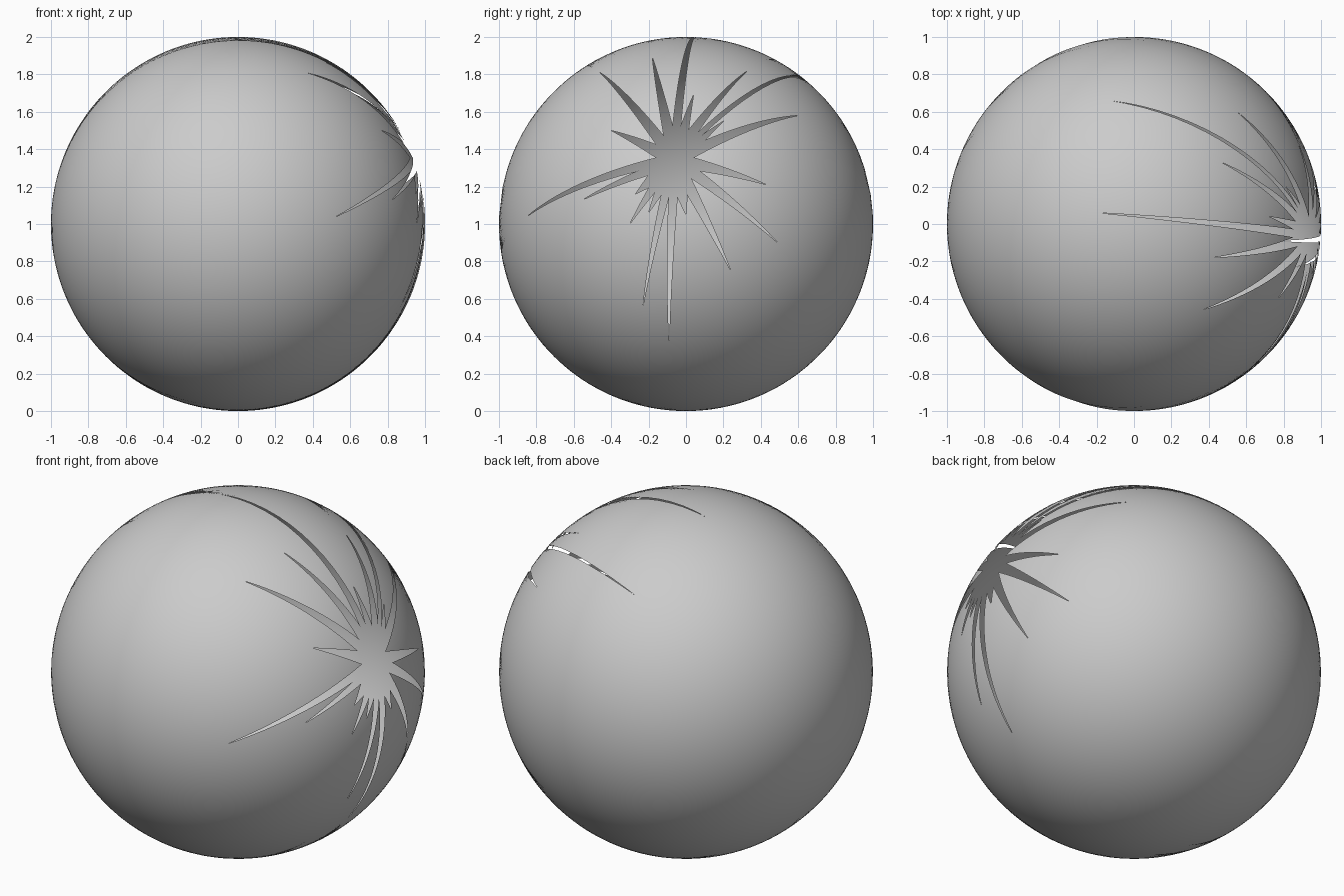
import bpy, math
from mathutils import Vector

cube = bpy.data.objects.get("Cube")
if cube:
    bpy.data.objects.remove(cube)

# Single matte grey
grey = bpy.data.materials.new("matte_grey")
grey.use_nodes = True
colour = (0.6, 0.6, 0.6, 1)
grey.diffuse_color = colour
grey.node_tree.nodes["Principled BSDF"].inputs["Base Color"].default_value = colour


def on_sphere(y, z, side=1):
    """Point of the unit sphere above a given y and z."""
    return Vector((side * math.sqrt(max(0, 1 - y * y - z * z)), y, z)).normalized()


# Centre of the burst and the tips of its cracks (y, z from the sphere centre)
centre = on_sphere(-0.06, 0.34)
tips = [on_sphere(y, z) for y, z in (
    (-0.46, 0.81), (-0.18, 0.89), (0.04, 0.69), (0.33, 0.82), (0.2, 0.55),
    (0.6, 0.58), (0.43, 0.21), (0.49, -0.1), (0.24, -0.25), (0.0, 0.05),
    (-0.09, -0.64), (-0.23, -0.44), (-0.2, 0.06), (-0.3, 0.0), (-0.27, 0.16),
    (-0.55, 0.13), (-0.85, 0.04), (-0.4, 0.5))]
tips += [on_sphere(0.06, 0.98, -1), on_sphere(0.66, 0.74, -1)]

axis_u = Vector((0, 1, 0)).cross(centre).normalized()
axis_v = centre.cross(axis_u)


def bearing(p):
    return math.atan2(p.dot(axis_v), p.dot(axis_u)) % math.tau


def polar(angle, phi):
    ring = axis_u * math.cos(phi) + axis_v * math.sin(phi)
    return centre * math.cos(angle) + ring * math.sin(angle)


def arc(a, b, steps):
    """Great-circle points from a up to, but not including, b."""
    whole = a.angle(b)
    return [(a * math.sin(whole * (1 - i / steps)) + b * math.sin(whole * i / steps))
            / math.sin(whole) for i in range(steps)]


# Star-shaped rim: tip, valley, tip, valley...
tips.sort(key=bearing)
rim = []
for tip, following in zip(tips, tips[1:] + tips[:1]):
    gap = (bearing(following) - bearing(tip)) % math.tau
    depth = min(0.2, max(0.1, 0.03 / math.sin(gap / 2)))
    valley = polar(depth, bearing(tip) + gap / 2)
    rim += arc(tip, valley, 14) + arc(valley, following, 14)

# Hollow shell: sweep the rim round to the far pole
RINGS = 64
verts, faces = [], []
count = len(rim)
for j in range(RINGS):
    for p in rim:
        start = centre.angle(p)
        verts.append(polar(start + (math.pi - start) * j / RINGS, bearing(p)))
verts.append(-centre)
for i in range(count):
    k = (i + 1) % count
    for j in range(RINGS - 1):
        a, b = j * count, (j + 1) * count
        faces.append((a + i, b + i, b + k, a + k))
    last = (RINGS - 1) * count
    faces.append((last + i, len(verts) - 1, last + k))

mesh = bpy.data.meshes.new("cracked_shell")
mesh.from_pydata([v + Vector((0, 0, 1)) for v in verts], [], faces)
mesh.materials.append(grey)
mesh.shade_smooth()
mesh.normals_split_custom_set_from_vertices(verts)
shell = bpy.data.objects.new("cracked_shell", mesh)
bpy.context.collection.objects.link(shell)
